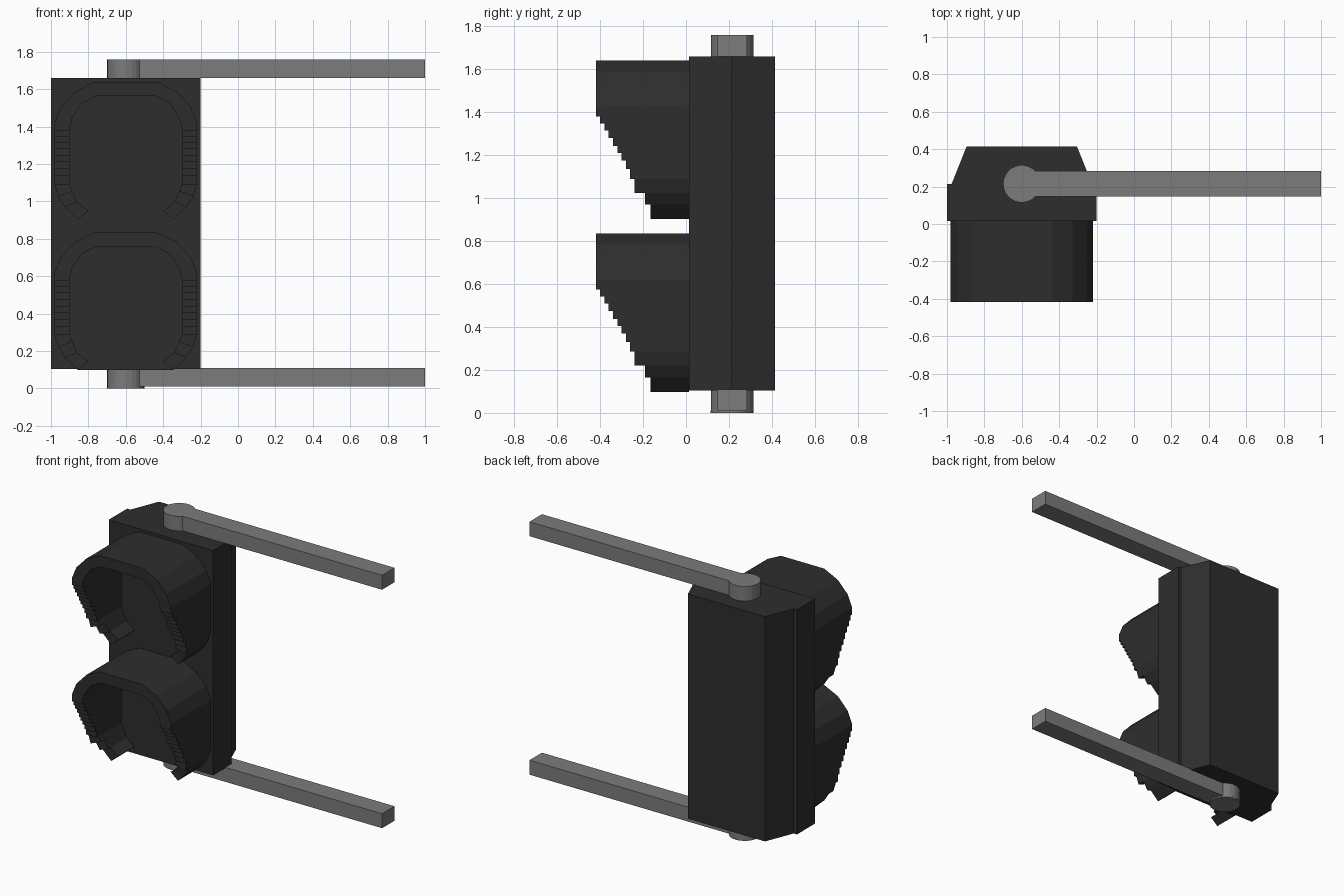
import bpy, bmesh, math

if "Cube" in bpy.data.objects:
    bpy.data.objects.remove(bpy.data.objects["Cube"], do_unlink=True)


def material(name, value):
    m = bpy.data.materials.new(name)
    m.use_nodes = True
    colour = (value, value, value, 1)
    m.diffuse_color = colour
    m.node_tree.nodes["Principled BSDF"].inputs["Base Color"].default_value = colour
    return m


DARK = material("charcoal housing", 0.027)
GREY = material("grey bracket", 0.2)
CX, CY = -0.6, 0.215      # pivot axis of the housing
FRONT = 0.015             # front plane of the housing


def prism(bm, outline, a, b, axis):
    """Extrude a 2D outline from a to b along z (x-y outline) or y (x-z outline)."""
    def place(p, d):
        return (p[0], p[1], d) if axis == "z" else (p[0], d, p[1])
    low = [bm.verts.new(place(p, a)) for p in outline]
    high = [bm.verts.new(place(p, b)) for p in outline]
    bm.faces.new(low)
    bm.faces.new(high)
    n = len(outline)
    for i in range(n):
        j = (i + 1) % n
        bm.faces.new((low[i], low[j], high[j], high[i]))


def finish(bm, name, mat):
    bmesh.ops.recalc_face_normals(bm, faces=bm.faces)
    mesh = bpy.data.meshes.new(name)
    bm.to_mesh(mesh)
    bm.free()
    mesh.materials.append(mat)
    obj = bpy.data.objects.new(name, mesh)
    bpy.context.collection.objects.link(obj)
    return obj


def both_sides(half):
    """Close a half outline of (offset, height) by mirroring it about the centre."""
    return [(CX - u, z) for u, z in half] + [(CX + u, z) for u, z in reversed(half)]


# Housing: box front with a tapered, slightly recessed back
bm = bmesh.new()
half_plan = [(0.40, FRONT), (0.40, 0.215), (0.375, 0.215), (0.295, 0.415)]
prism(bm, both_sides(half_plan), 0.105, 1.66, "z")
finish(bm, "housing", DARK)

# Visor outline: upper arch, straight sides, curled lower ends
ARCH_OUT = [(0.38, 1.38), (0.38, 1.425), (0.345, 1.51), (0.27, 1.59), (0.165, 1.64)]
ARCH_IN = [(0.30, 1.38), (0.30, 1.39), (0.285, 1.45), (0.235, 1.525), (0.155, 1.565)]
SIDE_Z = [1.38, 1.347, 1.315, 1.28, 1.243, 1.21, 1.175, 1.135, 1.09]
CURL_OUT = [(0.38, 1.09), (0.36, 1.025), (0.325, 0.97), (0.255, 0.903)]
CURL_IN = [(0.30, 1.09), (0.285, 1.055), (0.26, 0.995), (0.20, 0.95)]
CURL_Y = [-0.24, -0.19, -0.165]


def build_visor(name, drop):
    def lower(points):
        return [(u, z - drop) for u, z in points]

    bm = bmesh.new()
    # full-depth hood
    arch = both_sides(lower(ARCH_OUT)) + both_sides(lower(ARCH_IN))[::-1]
    prism(bm, arch, -0.418, FRONT, "y")
    # stepped blocks going down each side
    blocks = []
    for i, (top, bottom) in enumerate(zip(SIDE_Z, SIDE_Z[1:])):
        blocks.append(([(0.38, top), (0.38, bottom), (0.30, bottom), (0.30, top)],
                       -0.40 + 0.02 * i))
    for i, y in enumerate(CURL_Y):
        blocks.append(([CURL_OUT[i], CURL_OUT[i + 1], CURL_IN[i + 1], CURL_IN[i]], y))
    for quad, y in blocks:
        for side in (-1, 1):
            prism(bm, [(CX + side * u, z) for u, z in lower(quad)], y, FRONT, "y")
    finish(bm, name + "_visor", DARK)

    # thin lens plate behind the hood
    bm = bmesh.new()
    outline = ARCH_OUT[::-1] + CURL_OUT
    prism(bm, both_sides(lower(outline)), FRONT - 0.004, FRONT, "y")
    finish(bm, name + "_lens_plate", DARK)


build_visor("upper", 0.0)
build_visor("lower", 0.805)


# Brackets: round pivot with a long bar, drawn as one keyhole outline
def circle(r, start, end, steps):
    return [(CX + r * math.cos(start + (end - start) * i / steps),
             CY + r * math.sin(start + (end - start) * i / steps))
            for i in range(steps + 1)]


R, HALF_BAR = 0.1, 0.068
A = math.asin(HALF_BAR / R)
KEYHOLE = circle(R, A, 2 * math.pi - A, 20) + [(1.0, CY - HALF_BAR), (1.0, CY + HALF_BAR)]
for name, z0, z1 in (("upper_bracket", 1.66, 1.76), ("lower_bracket", 0.01, 0.11)):
    bm = bmesh.new()
    prism(bm, KEYHOLE, z0, z1, "z")
    finish(bm, name, GREY)

# Pivot cap below the lower bracket
bm = bmesh.new()
prism(bm, circle(R, 0, 2 * math.pi, 24)[:-1], 0.0, 0.01, "z")
finish(bm, "lower_pivot_cap", GREY)
